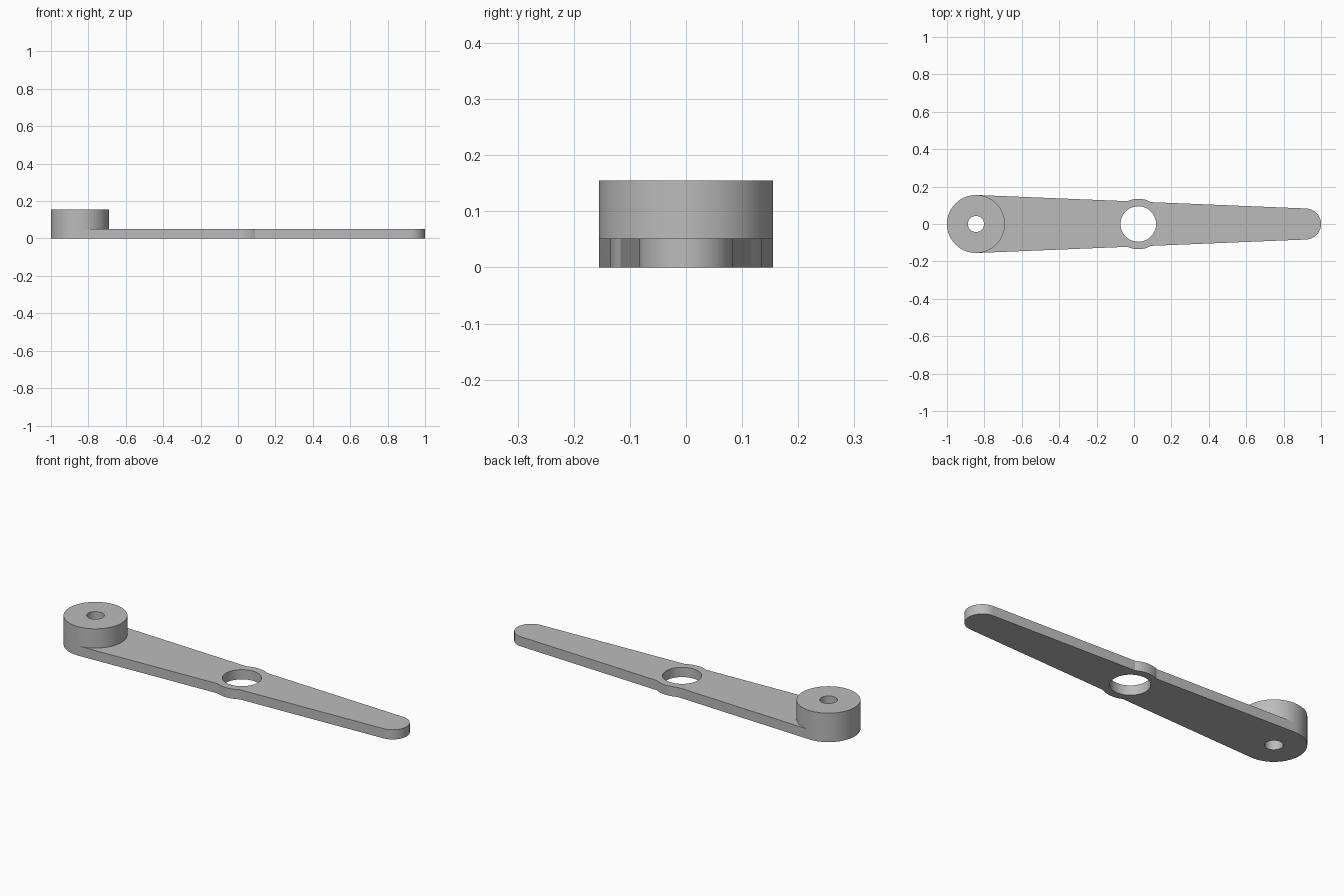
import bpy, bmesh
from math import asin, acos, pi, cos, sin, radians

cube = bpy.data.objects.get("Cube")
if cube:
    bpy.data.objects.remove(cube, do_unlink=True)

# Main dimensions
BOSS_X, BOSS_R, BOSS_HOLE = -0.845, 0.155, 0.043
HUB_X, HUB_R, HUB_HOLE = 0.023, 0.135, 0.095
TIP_X, TIP_R = 0.917, 0.083
ARM_TOP, BOSS_TOP = 0.052, 0.155

# The straight edges are tangent to the boss and tip circles
lean = asin((BOSS_R - TIP_R) / (TIP_X - BOSS_X))
tangent = pi / 2 - lean
edge_height = BOSS_R - sin(lean) * (HUB_X - BOSS_X)
bulge = acos(edge_height / HUB_R)


def arc(x, r, start, end, steps):
    return [(x + r * cos(start + (end - start) * i / steps),
             r * sin(start + (end - start) * i / steps))
            for i in range(steps + 1)]


def circle(x, r, steps=64):
    return arc(x, r, 0, 2 * pi, steps)[:-1]


def fill(bm, *loops):
    """Fill the first loop, leaving the other loops as holes."""
    edges = []
    for loop in loops:
        verts = [bm.verts.new((x, y, 0)) for x, y in loop]
        edges += [bm.edges.new((v, verts[i - 1])) for i, v in enumerate(verts)]
    made = bmesh.ops.triangle_fill(bm, edges=edges, use_beauty=True)["geom"]
    return [g for g in made if isinstance(g, bmesh.types.BMFace)]


def raise_faces(bm, faces, height, keep):
    out = bmesh.ops.extrude_face_region(bm, geom=faces, use_keep_orig=keep)["geom"]
    if not keep:
        old = [f for f in faces if f.is_valid]
        if old:
            bmesh.ops.delete(bm, geom=old, context='FACES')
    bmesh.ops.translate(bm, vec=(0, 0, height),
                        verts=[g for g in out if isinstance(g, bmesh.types.BMVert)])
    return [g for g in out if isinstance(g, bmesh.types.BMFace)]


bm = bmesh.new()

# Boss disc, split where the arm edges meet it
front_arc = arc(BOSS_X, BOSS_R, -tangent, tangent, 32)
back_arc = arc(BOSS_X, BOSS_R, tangent, 2 * pi - tangent, 32)
fill(bm, front_arc[:-1] + back_arc[:-1], circle(BOSS_X, BOSS_HOLE, 48))

# Tapered arm with bulges beside the hub hole and a rounded tip
upper = arc(HUB_X, HUB_R, tangent - bulge, tangent + bulge, 14)
lower = arc(HUB_X, HUB_R, -tangent - bulge, -tangent + bulge, 14)
tip = arc(TIP_X, TIP_R, -tangent, tangent, 32)
fill(bm, lower + tip + upper + front_arc[::-1], circle(HUB_X, HUB_HOLE))
bmesh.ops.remove_doubles(bm, verts=bm.verts[:], dist=0.0001)

# Raise the whole plate, then the boss alone
top = raise_faces(bm, bm.faces[:], ARM_TOP, True)
boss = [f for f in top
        if all((v.co.x - BOSS_X) ** 2 + v.co.y ** 2 < (BOSS_R + 0.001) ** 2
               for v in f.verts)
        and (f.calc_center_median().x < BOSS_X
             or any((v.co.x - BOSS_X) ** 2 + v.co.y ** 2 < (BOSS_HOLE + 0.01) ** 2
                    for v in f.verts)
             or f.calc_center_median().x < BOSS_X + BOSS_R)]
raise_faces(bm, boss, BOSS_TOP - ARM_TOP, False)
bmesh.ops.recalc_face_normals(bm, faces=bm.faces[:])

mesh = bpy.data.meshes.new("lever_arm")
bm.to_mesh(mesh)
bm.free()
lever = bpy.data.objects.new("lever_arm", mesh)
bpy.context.collection.objects.link(lever)

# Plain grey material
grey = bpy.data.materials.new("plain_grey")
grey.use_nodes = True
grey.diffuse_color = (0.5, 0.5, 0.5, 1)
grey.node_tree.nodes["Principled BSDF"].inputs["Base Color"].default_value = (0.5, 0.5, 0.5, 1)
mesh.materials.append(grey)

# Smooth round walls with crisp rims
bpy.context.view_layer.objects.active = lever
lever.select_set(True)
bpy.ops.object.shade_smooth_by_angle(angle=radians(25))
